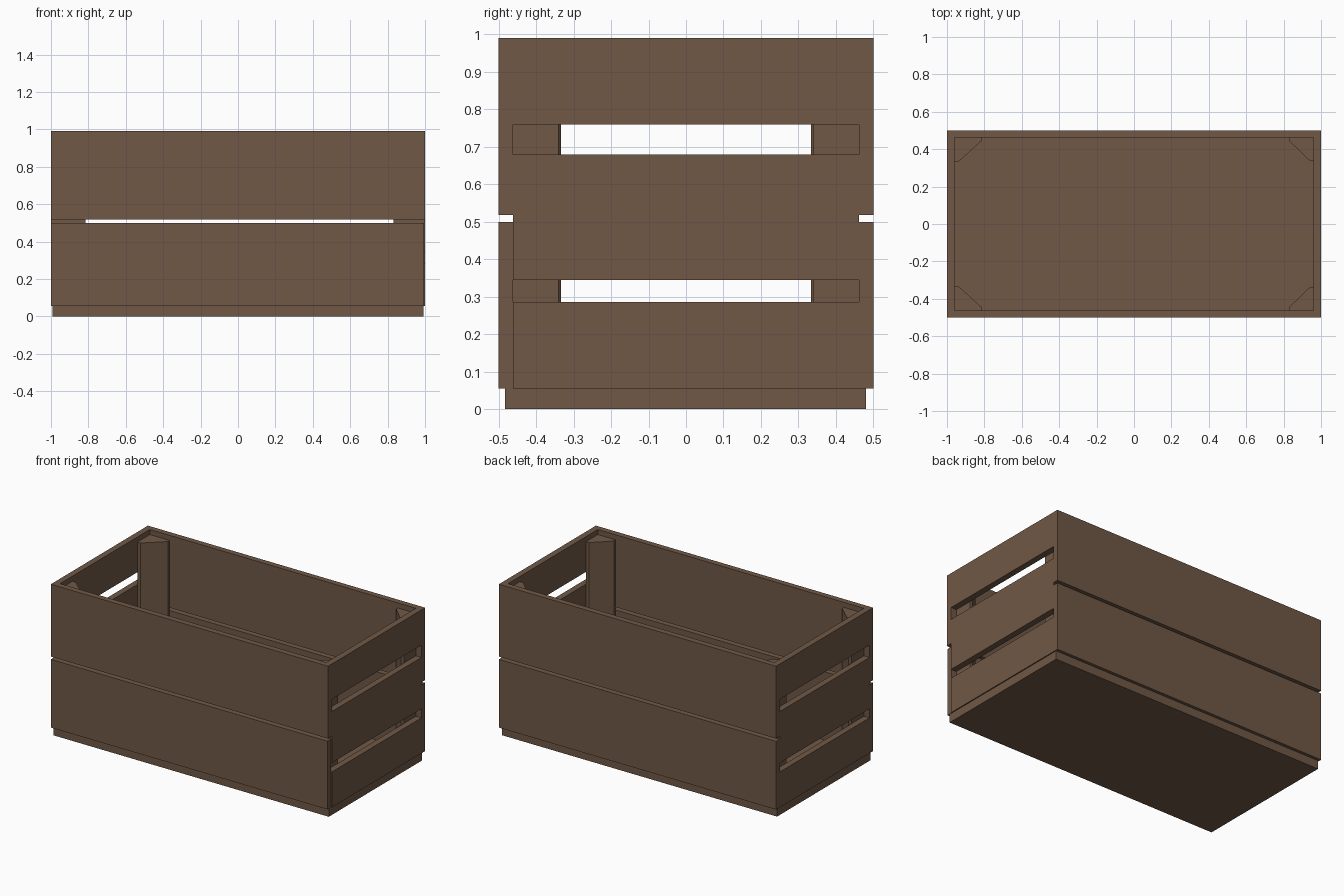
import bpy
import bmesh

if "Cube" in bpy.data.objects:
    bpy.data.objects.remove(bpy.data.objects["Cube"])

wood = bpy.data.materials.new("brown_wood")
wood.diffuse_color = (0.162, 0.098, 0.061, 1)
wood.use_nodes = True
wood.node_tree.nodes["Principled BSDF"].inputs["Base Color"].default_value = wood.diffuse_color


def prism(name, outline, z0, z1):
    """Extrude a flat outline from z0 up to z1."""
    bm = bmesh.new()
    face = bm.faces.new([bm.verts.new((x, y, z0)) for x, y in outline])
    top = bmesh.ops.extrude_face_region(bm, geom=[face])["geom"]
    for v in top:
        if isinstance(v, bmesh.types.BMVert):
            v.co.z = z1
    bmesh.ops.recalc_face_normals(bm, faces=bm.faces)
    mesh = bpy.data.meshes.new(name)
    bm.to_mesh(mesh)
    bm.free()
    mesh.materials.append(wood)
    obj = bpy.data.objects.new(name, mesh)
    bpy.context.collection.objects.link(obj)
    return obj


def board(name, x0, x1, y0, y1, z0, z1):
    return prism(name, [(x0, y0), (x1, y0), (x1, y1), (x0, y1)], z0, z1)


# Bottom board, slightly inset from the walls
board("base", -0.993, 0.993, -0.483, 0.48, 0.0, 0.055)

# Two wide planks on each long side
board("front_lower_plank", -1, 0.995, -0.5, -0.462, 0.055, 0.5)
board("front_upper_plank", -1, 1, -0.5, -0.462, 0.518, 0.99)
board("back_lower_plank", -1, 1, 0.462, 0.5, 0.055, 0.5)
board("back_upper_plank", -1, 1, 0.462, 0.5, 0.518, 0.99)

# Three slats on each short end
for side, x0, x1 in (("left", -1, -0.96), ("right", 0.96, 1)):
    for level, z0, z1 in (("lower", 0.055, 0.286),
                          ("middle", 0.345, 0.68),
                          ("upper", 0.76, 0.99)):
        board(f"{side}_{level}_slat", x0, x1, -0.462, 0.462, z0, z1)

# Corner posts with a diagonal inner face
for side, sx, reach, y_in in (("left", -1, 0.816, 0.333), ("right", 1, 0.831, 0.34)):
    for end, sy in (("front", -1), ("back", 1)):
        outline = [(0.96, 0.462), (0.96, y_in), (0.938, y_in),
                   (reach, 0.443), (reach, 0.462)]
        prism(f"{side}_{end}_post", [(sx * x, sy * y) for x, y in outline], 0.055, 0.957)
